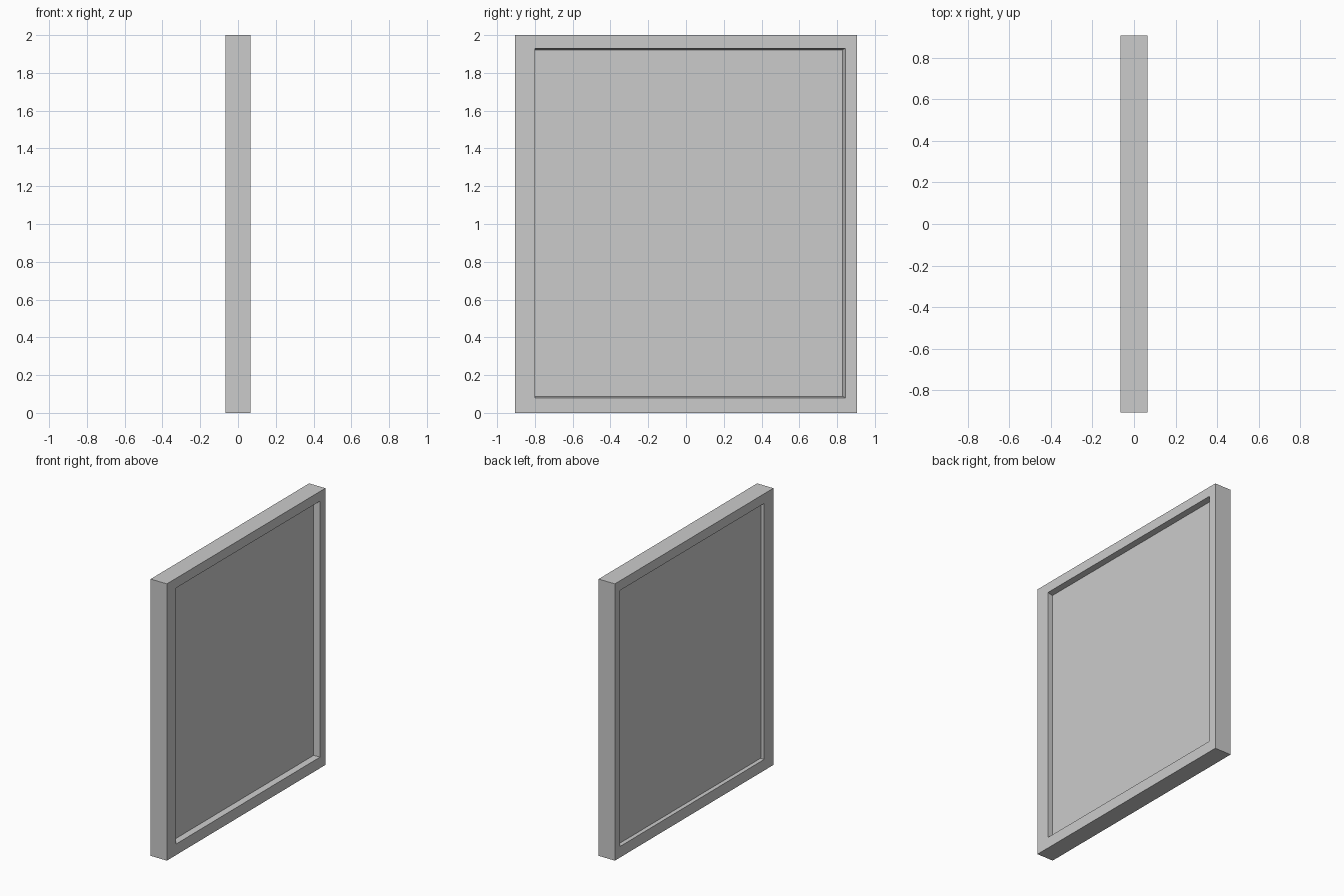
import bpy, bmesh

if "Cube" in bpy.data.objects:
    bpy.data.objects.remove(bpy.data.objects["Cube"])

T = 0.065                               # half thickness of the frame
OUTER = (-0.905, 0.905, 0.0, 2.0)       # y0, y1, z0, z1
OPENING = (-0.80, 0.845, 0.08, 1.93)
SEAT = (-0.80, 0.828, 0.088, 1.922)     # opening where the panel sits


def rect(bm, x, r):
    y0, y1, z0, z1 = r
    return [bm.verts.new((x, y, z)) for y, z in ((y0, z0), (y1, z0), (y1, z1), (y0, z1))]


def finish(bm, name):
    bmesh.ops.recalc_face_normals(bm, faces=bm.faces)
    me = bpy.data.meshes.new(name)
    bm.to_mesh(me)
    bm.free()
    ob = bpy.data.objects.new(name, me)
    bpy.context.collection.objects.link(ob)
    return ob


# Frame: closed ring of rectangles, splayed towards the panel
bm = bmesh.new()
rings = [rect(bm, x, r) for x, r in (
    (-T, OUTER), (T, OUTER), (T, OPENING), (0.025, SEAT),
    (-0.035, SEAT), (-0.035, OPENING), (-T, OPENING))]
for a, b in zip(rings, rings[1:] + rings[:1]):
    for i in range(4):
        j = (i + 1) % 4
        # the seat and opening share their hinge side, so skip that empty face
        pts = {tuple(round(c, 5) for c in v.co) for v in (a[i], a[j], b[j], b[i])}
        if len(pts) > 2:
            bm.faces.new((a[i], a[j], b[j], b[i]))
bmesh.ops.remove_doubles(bm, verts=bm.verts, dist=1e-5)
finish(bm, "frame")

# Panel: flat slab filling the opening
bm = bmesh.new()
bmesh.ops.create_cube(bm, size=1.0)
y0, y1, z0, z1 = SEAT
for v in bm.verts:
    v.co = (0.025 if v.co.x > 0 else -0.04,
            y1 if v.co.y > 0 else y0,
            z1 if v.co.z > 0 else z0)
finish(bm, "panel")
